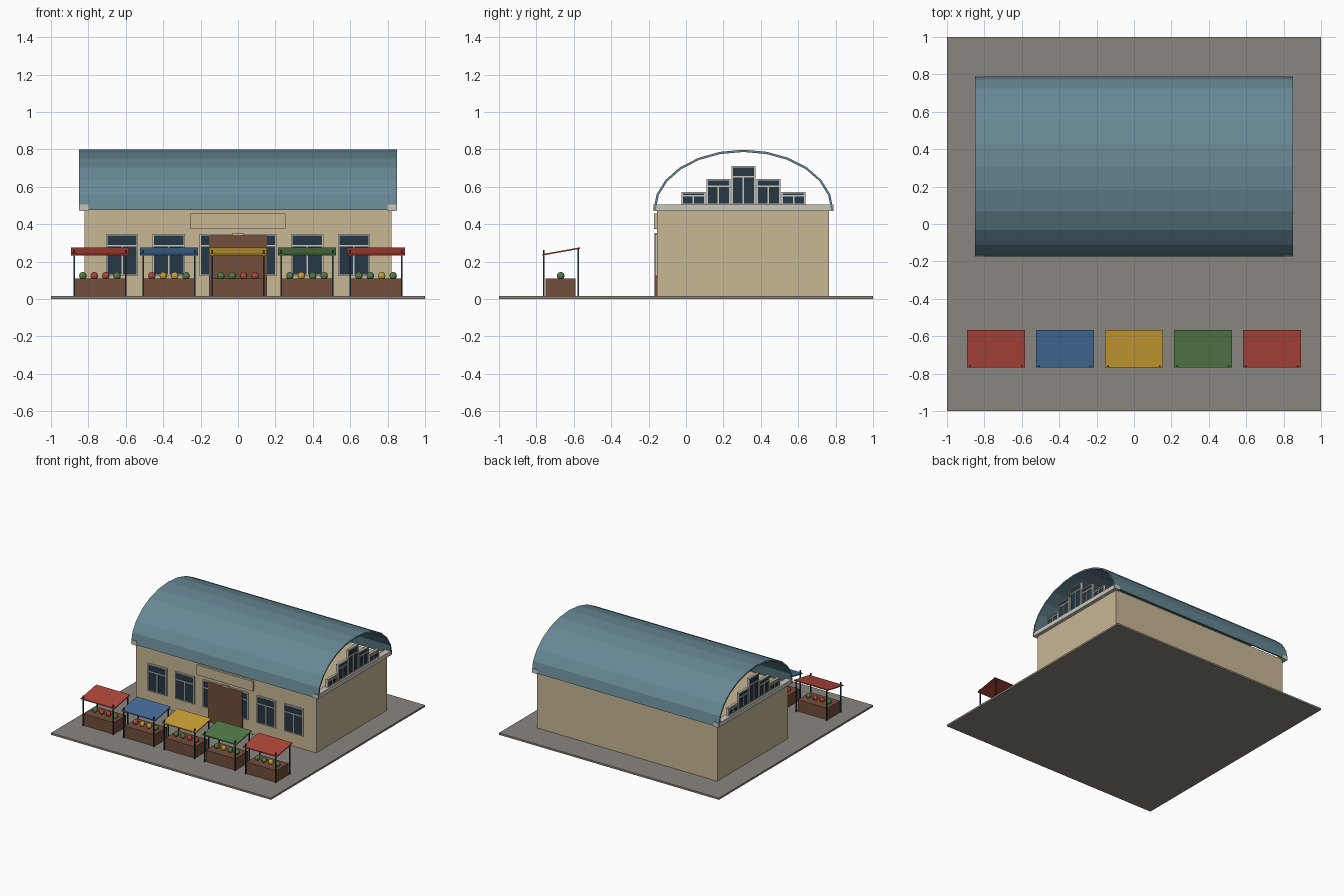
import bpy, bmesh, math
from mathutils import Matrix, Vector

if "Cube" in bpy.data.objects:
    bpy.data.objects.remove(bpy.data.objects["Cube"])


def material(name, r, g, b):
    m = bpy.data.materials.new(name)
    lin = [((c / 255 + 0.055) / 1.055) ** 2.4 for c in (r, g, b)]
    m.diffuse_color = (*lin, 1)
    m.use_nodes = True
    m.node_tree.nodes["Principled BSDF"].inputs["Base Color"].default_value = m.diffuse_color
    return m


PAVING = material("paving_grey", 138, 133, 126)
WALL = material("wall_beige", 200, 183, 148)
ROOF = material("roof_blue_grey", 103, 136, 149)
TRIM = material("trim_pale", 202, 198, 186)
GLASS = material("dark_glass", 37, 55, 69)
WOOD = material("wood_brown", 114, 78, 59)
RED = material("red", 174, 69, 58)
BLUE = material("blue", 68, 108, 152)
YELLOW = material("yellow", 203, 160, 53)
GREEN = material("green", 82, 122, 72)


def finish(name, bm, mats, loc=(0, 0, 0), rot=0):
    bmesh.ops.recalc_face_normals(bm, faces=bm.faces)
    me = bpy.data.meshes.new(name)
    bm.to_mesh(me)
    bm.free()
    for m in mats:
        me.materials.append(m)
    ob = bpy.data.objects.new(name, me)
    ob.location = loc
    ob.rotation_euler.z = rot
    bpy.context.collection.objects.link(ob)
    return ob


def add_box(bm, x, y, z, index=0):
    """Box from three (low, high) ranges."""
    lo, hi = Vector((x[0], y[0], z[0])), Vector((x[1], y[1], z[1]))
    mat = Matrix.Translation((lo + hi) / 2) @ Matrix.Diagonal((*(hi - lo), 1))
    verts = bmesh.ops.create_cube(bm, size=1, matrix=mat)["verts"]
    for f in {f for v in verts for f in v.link_faces}:
        f.material_index = index


def box(name, x, y, z, mat):
    bm = bmesh.new()
    add_box(bm, x, y, z)
    return finish(name, bm, [mat])


def window(name, w, h, loc, rot=0):
    """Framed window with a top light over two tall panes."""
    bm = bmesh.new()
    a, t, d = w / 2, 0.008, (-0.01, 0.01)
    bar = h * 0.72
    add_box(bm, (-a + t / 2, a - t / 2), (-0.005, 0.005), (t / 2, h - t / 2), 1)
    for s in (-1, 1):
        c = s * (a - t / 2)
        add_box(bm, (c - t / 2, c + t / 2), d, (0, h))
    for z in (0, bar - t / 2, h - t):
        add_box(bm, (-a, a), d, (z, z + t))
    add_box(bm, (-t / 2, t / 2), d, (0, bar))
    return finish(name, bm, [TRIM, GLASS], loc, rot)


# Ground slab and hall
box("ground_slab", (-1, 1), (-1, 1), (0, 0.015), PAVING)
box("hall_walls", (-0.82, 0.82), (-0.155, 0.765), (0.015, 0.475), WALL)

# Open barrel roof: thin elliptical strip swept along x
CY, CZ, STEPS = 0.307, 0.475, 12
bm = bmesh.new()
rings = []
for i in range(STEPS + 1):
    a = math.pi * i / STEPS
    ring = []
    for x, shrink in ((-0.85, 0), (0.85, 0), (0.85, 0.012), (-0.85, 0.012)):
        ring.append(bm.verts.new((x, CY - (0.481 - shrink) * math.cos(a),
                                  CZ + (0.323 - shrink) * math.sin(a))))
    rings.append(ring)
for p, q in zip(rings, rings[1:]):
    for k in range(4):
        bm.faces.new((p[k], p[(k + 1) % 4], q[(k + 1) % 4], q[k]))
bm.faces.new(rings[0])
bm.faces.new(rings[-1])
finish("barrel_roof", bm, [ROOF])

# Gable beams and stepped gable windows on both ends
for s, side in ((-1, "left"), (1, "right")):
    box(side + "_gable_beam", sorted((s * 0.80, s * 0.848)),
        (-0.174, 0.788), (0.47, 0.505), TRIM)
    for k in range(-2, 3):
        window(f"{side}_gable_window", 0.128, 0.208 - 0.07 * abs(k),
               (s * 0.825, CY + 0.134 * k, 0.503), s * math.pi / 2)

# Front windows, door, lamp and blank sign board
for x in (-0.62, -0.37, -0.12, 0.12, 0.37, 0.62):
    window("front_window", 0.172, 0.225, (x, -0.155, 0.122))
box("front_door", (-0.155, 0.155), (-0.168, -0.15), (0.015, 0.342), WOOD)
box("door_lamp", (-0.03, 0.03), (-0.168, -0.15), (0.342, 0.352), WALL)
box("sign_board", (-0.255, 0.255), (-0.172, -0.15), (0.375, 0.457), WALL)

# Market stalls: crate, posts, sloped canopy and a row of produce
STALLS = [(RED, (GREEN, RED, RED, GREEN)),
          (BLUE, (RED, YELLOW, YELLOW, GREEN)),
          (YELLOW, (GREEN, GREEN, RED, RED)),
          (GREEN, (GREEN, YELLOW, GREEN, GREEN)),
          (RED, (GREEN, GREEN, YELLOW, GREEN))]
for i, (canopy_colour, produce) in enumerate(STALLS):
    cx = (i - 2) * 0.369
    box("stall_crate", (cx - 0.135, cx + 0.135), (-0.752, -0.59), (0.015, 0.11), WOOD)
    bm = bmesh.new()
    for x in (cx - 0.137, cx + 0.137):
        for y, top in ((-0.76, 0.262), (-0.575, 0.27)):
            add_box(bm, (x - 0.004, x + 0.004), (y - 0.004, y + 0.004), (0.015, top))
    finish("stall_posts", bm, [GLASS])
    bm = bmesh.new()
    add_box(bm, (cx - 0.154, cx + 0.154), (-0.768, -0.567), (0.232, 0.240))
    for v in bm.verts:
        v.co.z += (v.co.y + 0.768) * 0.18
    finish("stall_canopy", bm, [canopy_colour])
    for k, colour in enumerate(produce):
        bm = bmesh.new()
        bmesh.ops.create_uvsphere(bm, u_segments=10, v_segments=6, radius=0.021)
        finish("produce", bm, [colour], (cx + (k - 1.5) * 0.061, -0.67, 0.124))
